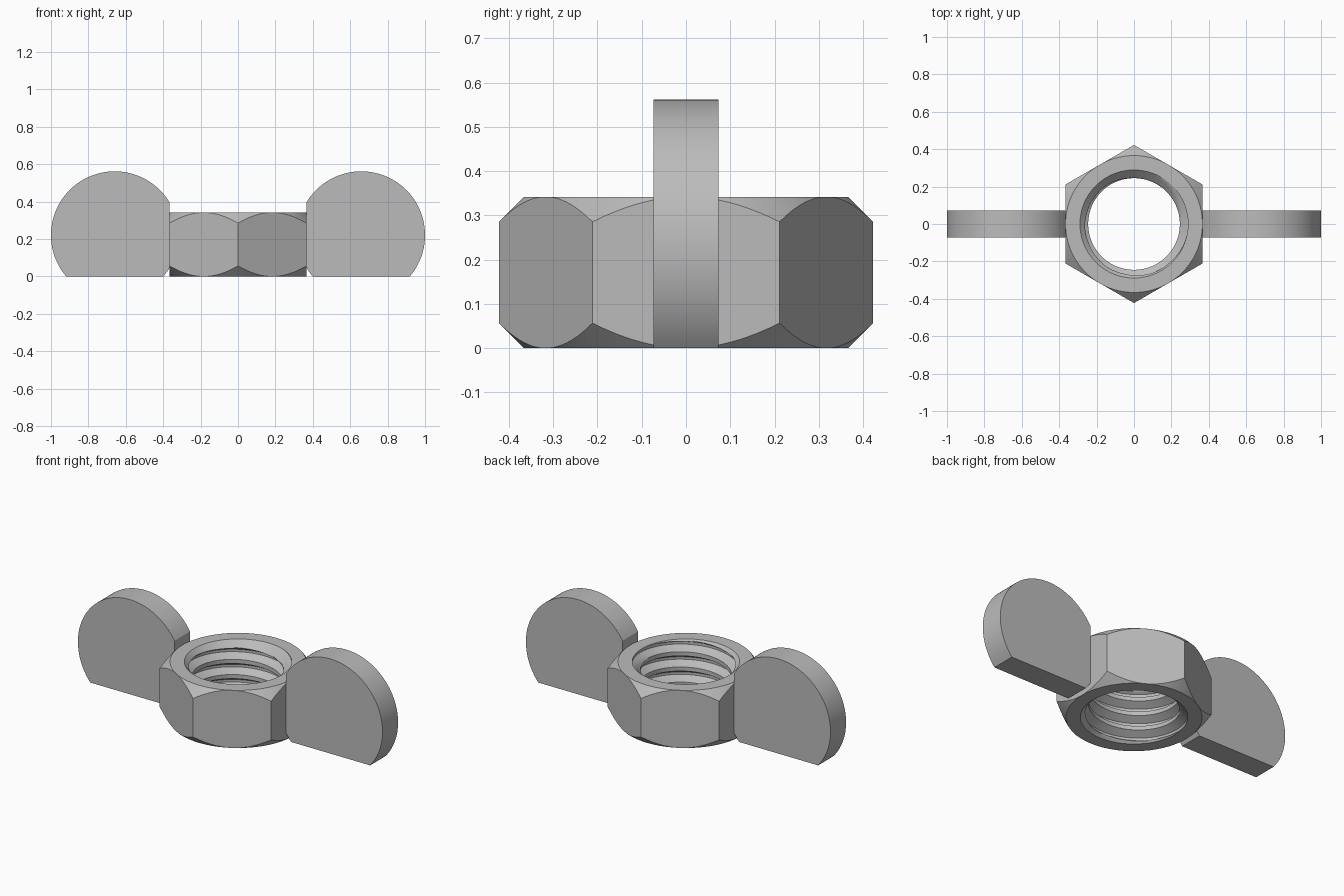
import bpy, bmesh, math

if "Cube" in bpy.data.objects:
    bpy.data.objects.remove(bpy.data.objects["Cube"], do_unlink=True)

steel = bpy.data.materials.new("grey steel")
steel.use_nodes = True
colour = (0.5, 0.5, 0.5, 1)
steel.diffuse_color = colour
steel.node_tree.nodes["Principled BSDF"].inputs["Base Color"].default_value = colour

HEIGHT, FLAT = 0.342, 0.366            # nut height, centre to hex flat
MINOR, MAJOR, PITCH = 0.245, 0.289, 0.09


def finish(name, bm):
    bmesh.ops.remove_doubles(bm, verts=bm.verts, dist=1e-5)
    bmesh.ops.recalc_face_normals(bm, faces=bm.faces)
    mesh = bpy.data.meshes.new(name)
    bm.to_mesh(mesh)
    bm.free()
    mesh.materials.append(steel)
    obj = bpy.data.objects.new(name, mesh)
    bpy.context.collection.objects.link(obj)
    bpy.ops.object.select_all(action="DESELECT")
    obj.select_set(True)
    bpy.context.view_layer.objects.active = obj
    bpy.ops.object.shade_smooth_by_angle(angle=math.radians(30))
    return obj


# Thread profile over one pitch: crest, flank, root, flank
flank = (MAJOR - MINOR) * math.tan(math.radians(30))
crest = PITCH * 0.27
corners = [(0, MINOR), (crest, MINOR), (crest + flank, MAJOR),
           (PITCH - flank, MAJOR), (PITCH, MINOR)]
STEPS = 5
profile = []
for (z0, r0), (z1, r1) in zip(corners, corners[1:]):
    for i in range(STEPS):
        t = i / STEPS
        profile.append((z0 + (z1 - z0) * t, r0 + (r1 - r0) * t))


def column(angle):
    """Closed section of the nut at one angle, as (radius, height)."""
    hexagon = FLAT / math.cos((angle + math.pi / 6) % (math.pi / 3) - math.pi / 6)
    bevel = hexagon - FLAT
    section = [(FLAT, 0), (hexagon, bevel), (hexagon, HEIGHT - bevel), (FLAT, HEIGHT)]
    bore = []
    start = 0.275 + PITCH * angle / math.tau
    for turn in range(-6, 3):
        for dz, r in profile:
            z = min(max(start + turn * PITCH + dz, 0), HEIGHT)
            countersink = MAJOR - min(z, HEIGHT - z)
            bore.append((max(r, countersink), z))
    return section + bore[::-1]


# Chamfered hexagonal nut with threaded bore
bm = bmesh.new()
COLUMNS = 120
columns = []
for i in range(COLUMNS + 1):
    a = math.tau * i / COLUMNS
    columns.append([bm.verts.new((r * math.cos(a), r * math.sin(a), z))
                    for r, z in column(min(a, math.tau - 1e-9))])
for left, right in zip(columns, columns[1:]):
    for j in range(len(left)):
        k = (j + 1) % len(left)
        bm.faces.new((left[j], right[j], right[k], left[k]))
finish("threaded_hex_nut", bm)


# Wings: round plates cut flat at the base and against the nut
def make_wing(name, side):
    cx, cz, radius, half = 0.659, 0.221, 0.341, 0.073
    low = -math.asin(cz / radius)
    high = math.acos((FLAT - cx) / radius)
    arc = [low + (high - low) * i / 64 for i in range(65)]
    outline = [(cx + radius * math.cos(a), cz + radius * math.sin(a)) for a in arc]
    # Short remaining arc between the nut side and the base
    first, last = math.tau - high, math.pi - low
    for i in range(9):
        a = first + (last - first) * i / 8
        outline.append((cx + radius * math.cos(a), cz + radius * math.sin(a)))
    bm = bmesh.new()
    face = bm.faces.new([bm.verts.new((side * x, -half, z)) for x, z in outline])
    grown = bmesh.ops.extrude_face_region(bm, geom=[face])
    moved = [v for v in grown["geom"] if isinstance(v, bmesh.types.BMVert)]
    bmesh.ops.translate(bm, verts=moved, vec=(0, 2 * half, 0))
    finish(name, bm)


make_wing("left_wing", 1)
make_wing("right_wing", -1)
